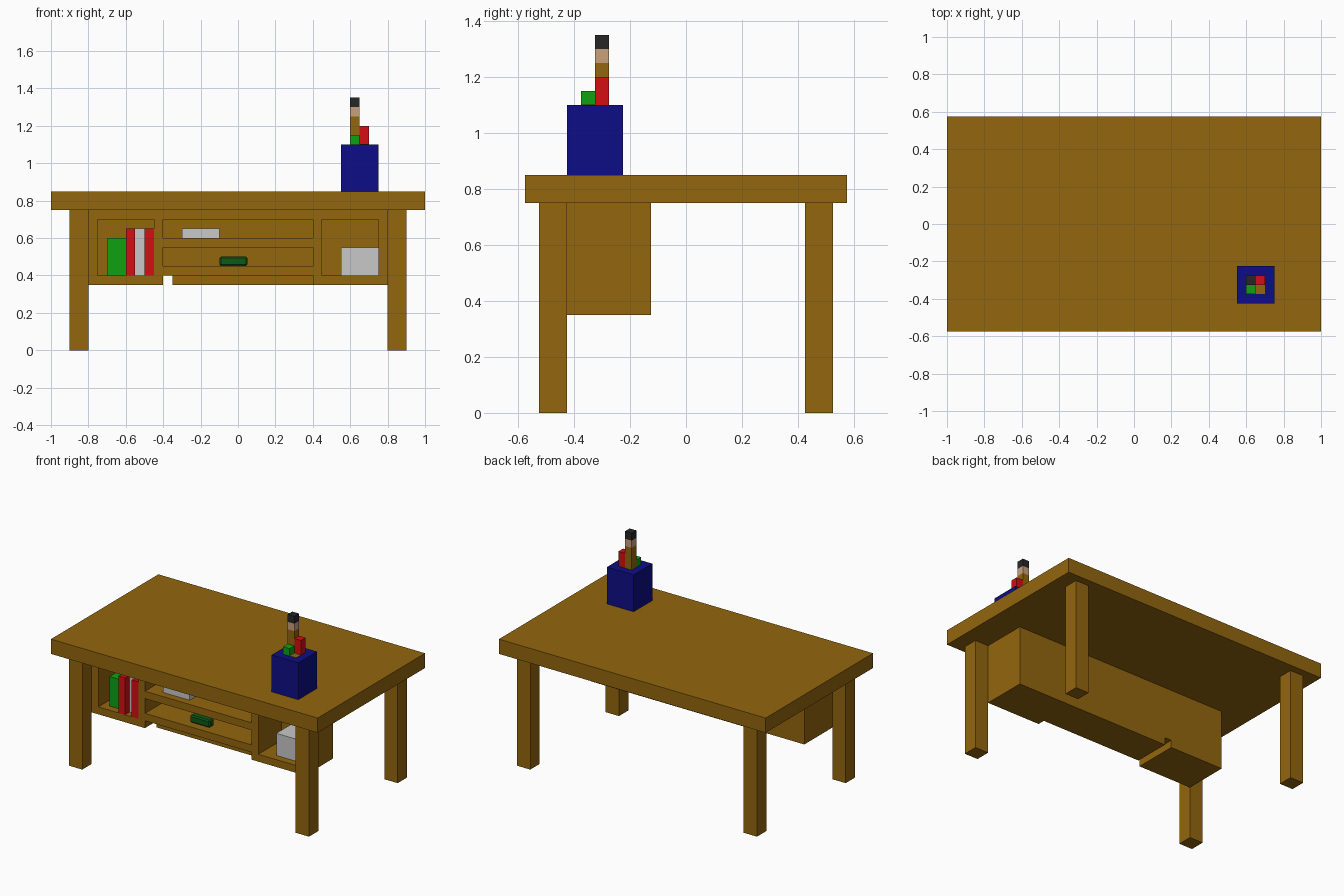
import bpy
import bmesh
from mathutils import Vector

cube = bpy.data.objects.get("Cube")
if cube:
    bpy.data.objects.remove(cube, do_unlink=True)


def linear(v):
    v /= 255
    return v / 12.92 if v <= 0.04045 else ((v + 0.055) / 1.055) ** 2.4


def material(name, *rgb):
    colour = tuple(linear(v) for v in rgb) + (1.0,)
    mat = bpy.data.materials.new(name)
    mat.diffuse_color = colour
    mat.use_nodes = True
    bsdf = next(n for n in mat.node_tree.nodes if n.type == 'BSDF_PRINCIPLED')
    bsdf.inputs["Base Color"].default_value = colour
    return mat


WOOD = material("wood_brown", 147, 102, 14)
RED = material("red", 212, 13, 19)
GREEN = material("green", 16, 161, 18)
DARK_GREEN = material("dark_green", 13, 88, 22)
WHITE = material("off_white", 200, 200, 200)
NAVY = material("navy_blue", 13, 13, 134)
TAN = material("bare_wood_tan", 201, 161, 124)
BLACK = material("pencil_black", 38, 38, 38)


def box(name, mat, x, y, z, bevel=0.0):
    """Box from its (min, max) range on each axis."""
    lo, hi = Vector((x[0], y[0], z[0])), Vector((x[1], y[1], z[1]))
    bm = bmesh.new()
    bmesh.ops.create_cube(bm, size=1)
    for v in bm.verts:
        v.co = (lo + hi) / 2 + v.co * (hi - lo)
    if bevel:
        bmesh.ops.bevel(bm, geom=bm.edges[:], offset=bevel, segments=1, affect='EDGES')
    mesh = bpy.data.meshes.new(name)
    bm.to_mesh(mesh)
    bm.free()
    mesh.materials.append(mat)
    obj = bpy.data.objects.new(name, mesh)
    bpy.context.collection.objects.link(obj)
    return obj


# Table top and legs
box("table_top", WOOD, (-1, 1), (-0.575, 0.575), (0.75, 0.85))
for side, sx in (("left", 1), ("right", -1)):
    for end, sy in (("front", -1), ("back", 1)):
        box(f"{end}_{side}_leg", WOOD, sorted((0.8 * sx, 0.9 * sx)),
            sorted((0.425 * sy, 0.525 * sy)), (0, 0.75))

# Cabinet shell
FRONT, INNER, BACK = -0.425, -0.175, -0.125
depth = (FRONT, INNER)
box("cabinet_back", WOOD, (-0.8, 0.8), (INNER, BACK), (0.4, 0.75))
box("cabinet_top", WOOD, (-0.8, 0.8), depth, (0.7, 0.75))
for side, sx in (("left", 1), ("right", -1)):
    box(f"cabinet_{side}_side", WOOD, sorted((0.75 * sx, 0.8 * sx)), depth, (0.4, 0.7))
    box(f"cabinet_{side}_divider", WOOD, sorted((0.4 * sx, 0.45 * sx)), depth, (0.4, 0.7))
    box(f"cabinet_{side}_floor", WOOD, sorted((0.4 * sx, 0.8 * sx)), (FRONT, BACK), (0.35, 0.4))

# Shelves, and the set-back floor that leaves a slot beside it
box("cabinet_middle_floor", WOOD, (-0.35, 0.4), (-0.375, BACK), (0.35, 0.4))
for name, z in (("lower_shelf", 0.4), ("upper_shelf", 0.55)):
    box(name, WOOD, (-0.4, 0.4), depth, (z, z + 0.05))

# Books
for name, mat, x0, x1, y0, top in (
        ("green_book", GREEN, -0.7, -0.6, -0.375, 0.6),
        ("red_book_outer", RED, -0.6, -0.55, FRONT, 0.65),
        ("white_book", WHITE, -0.55, -0.5, -0.375, 0.65),
        ("red_book_inner", RED, -0.5, -0.45, FRONT, 0.65)):
    box(name, mat, (x0, x1), (y0, INNER), (0.4, top))

# Other shelf contents
box("paper_stack", WHITE, (-0.3, -0.1), (-0.375, -0.225), (0.6, 0.65))
box("pencil_case", DARK_GREEN, (-0.1, 0.05), (-0.375, -0.325), (0.45, 0.5), bevel=0.008)
box("white_box", WHITE, (0.55, 0.75), (-0.375, INNER), (0.4, 0.55))

# Pencil pot and its four pencils
box("pencil_pot", NAVY, (0.55, 0.75), (-0.425, -0.225), (0.85, 1.1))
near, far = (-0.375, -0.325), (-0.325, -0.275)
box("green_pencil", GREEN, (0.6, 0.65), near, (1.1, 1.15))
box("red_pencil", RED, (0.65, 0.7), far, (1.1, 1.2))
box("short_pencil", WOOD, (0.65, 0.7), near, (1.1, 1.102))
for name, mat, z0, z1 in (("tall_pencil_body", WOOD, 1.1, 1.25),
                          ("tall_pencil_cone", TAN, 1.25, 1.3),
                          ("tall_pencil_tip", BLACK, 1.3, 1.35)):
    box(name, mat, (0.6, 0.65), far, (z0, z1))
